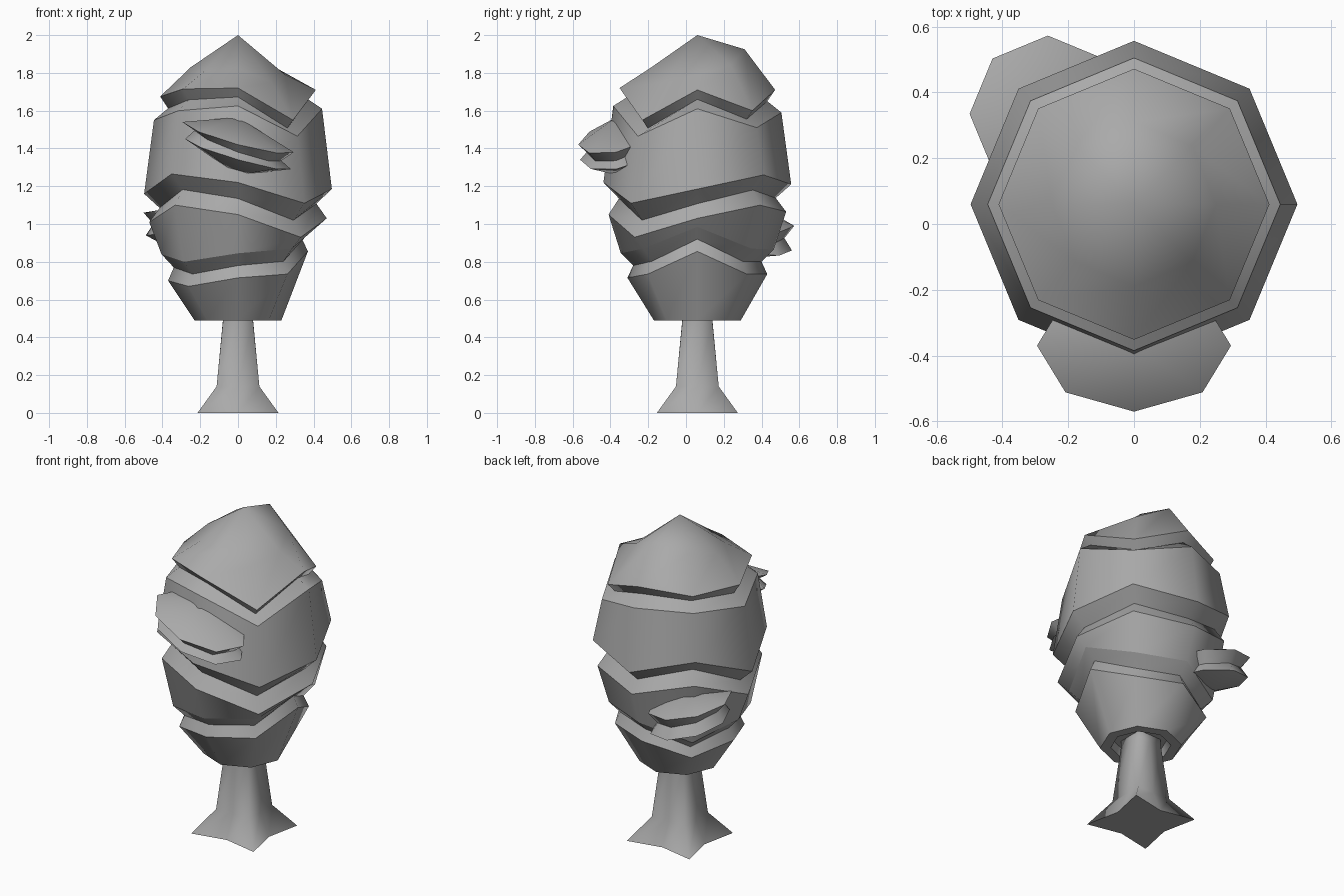
import bpy
import bmesh
from math import sin, cos, pi

default_cube = bpy.data.objects.get("Cube")
if default_cube:
    bpy.data.objects.remove(default_cube, do_unlink=True)

SIDES = 8
ANGLES = [step * 2 * pi / SIDES for step in range(SIDES)]
TREE_CENTRE = (0, 0.06)


def make_material(name, red, green, blue):
    material = bpy.data.materials.new(name)
    material.use_nodes = True
    colour = (red, green, blue, 1)
    material.diffuse_color = colour
    material.node_tree.nodes["Principled BSDF"].inputs["Base Color"].default_value = colour
    return material


grey = make_material("plain grey", 0.4, 0.4, 0.4)


def ring(radius, heights, sharp=True, squash=1.0):
    """One eight-sided section; heights may be a number or one value per corner."""
    if not isinstance(heights, list):
        heights = [heights] * SIDES
    points = [(radius * cos(a), squash * radius * sin(a), z) for a, z in zip(ANGLES, heights)]
    return points, sharp


def tilted(base, along_x, along_y):
    """Corner heights of a sloping rim."""
    return [base + along_x * cos(a) + along_y * sin(a) for a in ANGLES]


def halfway(lower, upper):
    return [(low + high) / 2 for low, high in zip(lower, upper)]


def loft(name, centre, rings, bottom_tip=None, top_tip=None):
    """Skin the rings from bottom to top, closing each end with a tip or a flat cap."""
    bm = bmesh.new()
    loops = [[bm.verts.new(p) for p in points] for points, sharp in rings]
    for lower, upper in zip(loops, loops[1:]):
        for i in range(SIDES):
            j = (i + 1) % SIDES
            bm.faces.new((lower[i], lower[j], upper[j], upper[i]))
    for loop, tip in ((loops[0], bottom_tip), (loops[-1], top_tip)):
        if tip is None:
            bm.faces.new(loop)
        else:
            point = bm.verts.new(tip)
            for i in range(SIDES):
                bm.faces.new((loop[i], loop[(i + 1) % SIDES], point))
    for face in bm.faces:
        face.smooth = True
    # Keep the rims and creases crisp
    for loop, (points, sharp) in zip(loops, rings):
        for i in range(SIDES):
            edge = bm.edges.get((loop[i], loop[(i + 1) % SIDES]))
            edge.smooth = not sharp
    bmesh.ops.recalc_face_normals(bm, faces=bm.faces)
    mesh = bpy.data.meshes.new(name)
    bm.to_mesh(mesh)
    bm.free()
    mesh.materials.append(grey)
    obj = bpy.data.objects.new(name, mesh)
    obj.location = (centre[0], centre[1], 0)
    bpy.context.collection.objects.link(obj)
    return obj


def star_ring(valley, spike, z, sharp=False):
    """Trunk section with four diagonal root spikes."""
    points = []
    for i, a in enumerate(ANGLES):
        radius = spike if i % 2 else valley
        points.append((radius * cos(a), radius * sin(a), z))
    return points, sharp


# Trunk with flared roots
loft("trunk", TREE_CENTRE, [
    star_ring(0.17, 0.303, 0, sharp=True),
    star_ring(0.11, 0.16, 0.14),
    star_ring(0.08, 0.112, 0.49),
    star_ring(0.08, 0.11, 0.56),
])

# Wavy rims of the leaf tiers, one height per corner, starting at +x
base_rim = [0.855, 0.735, 0.735, 0.66, 0.70, 0.67, 0.715, 0.735]
lower_skirt = [0.985, 0.87, 0.865, 0.77, 0.84, 0.80, 0.845, 0.87]
lower_rim = [1.03, 1.10, 1.065, 1.15, 1.01, 1.10, 1.05, 0.93]
middle_skirt = [1.185, 1.26, 1.21, 1.31, 1.16, 1.265, 1.22, 1.11]
middle_rim = [1.61, 1.51, 1.59, 1.59, 1.55, 1.60, 1.625, 1.465]
crown_skirt = [1.71, 1.60, 1.71, 1.68, 1.675, 1.715, 1.72, 1.55]
crown_shoulder = [1.79, 1.84, 1.925, 1.87, 1.83, 1.81, 1.825, 1.75]

# Main foliage: stacked tiers joined at narrow creases
loft("foliage", TREE_CENTRE, [
    ring(0.15, 0.53),
    ring(0.17, 0.49),
    ring(0.23, 0.49),
    ring(0.37, base_rim),
    ring(0.34, halfway(base_rim, lower_skirt)),
    ring(0.405, lower_skirt),
    ring(0.47, lower_rim),
    ring(0.415, halfway(lower_rim, middle_skirt)),
    ring(0.497, middle_skirt),
    ring(0.445, middle_rim),
    ring(0.37, halfway(middle_rim, crown_skirt)),
    ring(0.412, crown_skirt),
    ring(0.25, crown_shoulder, sharp=False),
], top_tip=(0, 0, 2))


def leaf_clump(name, centre, radius, squash, skirt, rim, bottom_z, top_z):
    """Small two-tier clump with a pinched waist."""
    loft(name, centre, [
        ring(radius * 0.95, skirt, squash=squash),
        ring(radius * 0.78, halfway(skirt, rim), squash=squash),
        ring(radius, rim, squash=squash),
    ], bottom_tip=(0, 0, bottom_z), top_tip=(0, 0, top_z))


# Side clumps
leaf_clump("front_clump", (0, -0.37), 0.295, 0.68,
           tilted(1.37, -0.08, 0.03), tilted(1.46, -0.08, 0.04), 1.26, 1.565)
leaf_clump("back_clump", (-0.262, 0.335), 0.238, 1.0,
           tilted(0.89, -0.05, -0.03), tilted(1.01, -0.05, -0.02), 0.82, 1.1)
